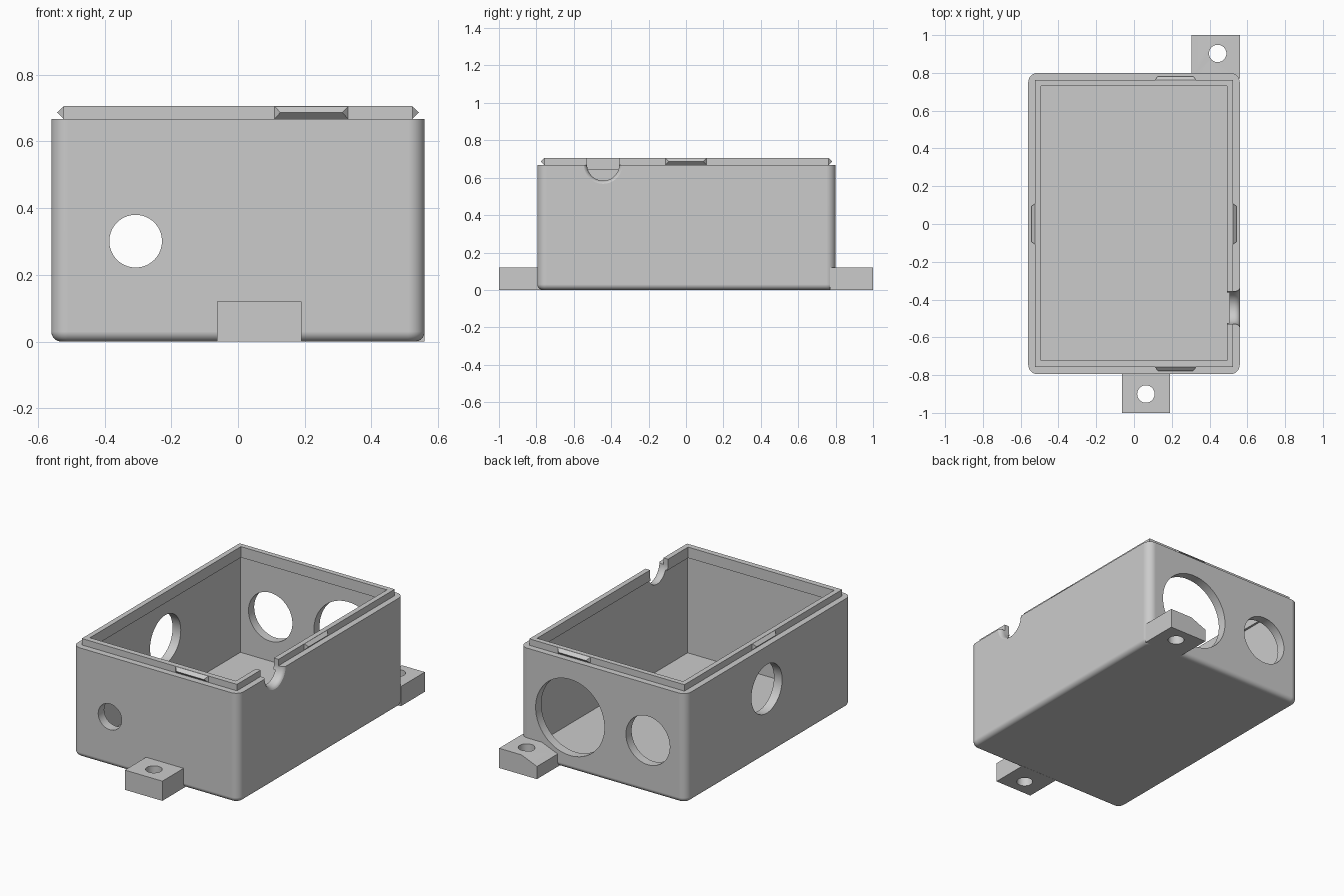
import bpy, bmesh, math
from mathutils import Vector, Matrix

old = bpy.data.objects.get("Cube")
if old:
    bpy.data.objects.remove(old, do_unlink=True)

GREY = (0.6, 0.6, 0.6, 1)
mat = bpy.data.materials.new("plain grey")
mat.use_nodes = True
mat.diffuse_color = GREY
mat.node_tree.nodes["Principled BSDF"].inputs["Base Color"].default_value = GREY


def finish(bm, name):
    bmesh.ops.recalc_face_normals(bm, faces=bm.faces)
    mesh = bpy.data.meshes.new(name)
    bm.to_mesh(mesh)
    bm.free()
    mesh.materials.append(mat)
    obj = bpy.data.objects.new(name, mesh)
    bpy.context.collection.objects.link(obj)
    return obj


def box_mesh(lo, hi):
    lo, hi = Vector(lo), Vector(hi)
    bm = bmesh.new()
    bmesh.ops.create_cube(bm, size=1)
    for v in bm.verts:
        v.co = Vector([(a + b) / 2 + c * (b - a) for a, b, c in zip(lo, hi, v.co)])
    return bm


def box(name, lo, hi):
    return finish(box_mesh(lo, hi), name)


def lathe(name, origin, axis, profile, sides=64):
    """Closed solid of revolution; profile holds (distance along axis, radius)."""
    bm = bmesh.new()
    turn = Vector((0, 0, 1)).rotation_difference(Vector(axis))
    rings = []
    for dist, rad in profile:
        ring = []
        for i in range(sides):
            a = math.tau * i / sides
            p = Vector((rad * math.cos(a), rad * math.sin(a), dist))
            ring.append(bm.verts.new(Vector(origin) + turn @ p))
        rings.append(ring)
    for r, s in zip(rings, rings[1:]):
        for i in range(sides):
            j = (i + 1) % sides
            bm.faces.new((r[i], r[j], s[j], s[i]))
    bm.faces.new(rings[0])
    bm.faces.new(rings[-1])
    return finish(bm, name)


def cut(target, cutter):
    mod = target.modifiers.new("cut", "BOOLEAN")
    mod.operation = "DIFFERENCE"
    mod.solver = "EXACT"
    mod.object = cutter
    bpy.context.view_layer.objects.active = target
    bpy.ops.object.modifier_apply(modifier=mod.name)
    bpy.data.objects.remove(cutter, do_unlink=True)


# Outer shell with rounded corners and a softened bottom rim
bm = box_mesh((-0.56, -0.795, 0), (0.56, 0.8, 0.667))
upright = [e for e in bm.edges if abs(e.verts[0].co.z - e.verts[1].co.z) > 0.1]
bmesh.ops.bevel(bm, geom=upright, offset=0.05, segments=8, profile=0.5, affect="EDGES")
rim = [e for e in bm.edges if all(v.co.z < 0.001 for v in e.verts)]
bmesh.ops.bevel(bm, geom=rim, offset=0.03, segments=6, profile=0.5, affect="EDGES")
body = finish(bm, "box_body")
cut(body, box("cavity", (-0.505, -0.737, 0.053), (0.505, 0.745, 1)))

# Raised lip that locates the lid, overhanging the cavity slightly
lip = box("lid_lip", (-0.523, -0.757, 0.64), (0.523, 0.762, 0.706))
cut(lip, box("lip_opening", (-0.492, -0.723, 0.5), (0.492, 0.731, 1)))

# Mounting tabs with screw holes; the back one slopes away under the large opening
front_tab = box("front_tab", (-0.063, -1, 0), (0.19, -0.77, 0.12))
bm = bmesh.new()
outline = ((0.56, 0), (0.56, 0.12), (0.41, 0.12), (0.305, 0.077), (0.305, 0))
end = bm.faces.new([bm.verts.new((x, 0.77, z)) for x, z in outline])
grown = bmesh.ops.extrude_face_region(bm, geom=[end])["geom"]
for v in grown:
    if isinstance(v, bmesh.types.BMVert):
        v.co.y = 1
# Keep the near end so the tab stays a closed solid
if not end.is_valid or len(bm.faces) < len(outline) + 2:
    bmesh.ops.holes_fill(bm, edges=bm.edges)
back_tab = finish(bm, "back_tab")
for tab, x, y in ((front_tab, 0.063, -0.9), (back_tab, 0.443, 0.903)):
    cut(tab, lathe("screw_hole", (x, y, 0), (0, 0, 1), [(-0.1, 0.046), (0.3, 0.046)], 40))

# Round openings: centre, direction, radius
openings = (
    ((-0.307, -0.7, 0.301), (0, -1, 0), 0.079),
    ((-0.303, 0.7, 0.322), (0, 1, 0), 0.148),
    ((0.222, 0.7, 0.322), (0, 1, 0), 0.232),
    ((-0.45, 0.022, 0.408), (-1, 0, 0), 0.148),
)
for centre, axis, rad in openings:
    cut(body, lathe("opening", centre, axis, [(0, rad), (0.2, rad)]))

# Cable notch with a flared mouth
flare = [(0.45, 0.086)]
for i in range(7):
    a = i * math.pi / 12
    flare.append((0.53 + 0.031 * math.sin(a), 0.086 + 0.022 * (1 - math.cos(a))))
flare.append((0.62, 0.108))
for part in (body, lip):
    cut(part, lathe("notch", (0, -0.443, 0.67), (1, 0, 0), flare))
cut(lip, box("lip_gap", (0.4, -0.529, 0.67), (0.6, -0.357, 0.8)))

# Snap ridges on each side of the lip
ridges = (
    ("front_ridge", 0.22, -0.757, 0),
    ("back_ridge", 0.22, 0.762, math.pi),
    ("left_ridge", 0.523, 0, math.pi / 2),
    ("right_ridge", -0.523, 0, -math.pi / 2),
)
parts = [body, lip, front_tab, back_tab]
for name, x, y, angle in ridges:
    bm = bmesh.new()
    for s in (-1, 1):
        for p in ((0.11, 0, 0.668), (0.11, 0, 0.705), (0.093, -0.02, 0.687)):
            bm.verts.new((s * p[0], p[1], p[2]))
    bmesh.ops.convex_hull(bm, input=bm.verts)
    bm.transform(Matrix.Translation((x, y, 0)) @ Matrix.Rotation(angle, 4, "Z"))
    parts.append(finish(bm, name))

# Smooth the rounds, keep the hard edges and the flat walls flat
bpy.ops.object.select_all(action="DESELECT")
for obj in parts:
    obj.select_set(True)
bpy.context.view_layer.objects.active = body
bpy.ops.object.shade_smooth_by_angle(angle=math.radians(30))
weighted = body.modifiers.new("flat walls", "WEIGHTED_NORMAL")
weighted.keep_sharp = True
